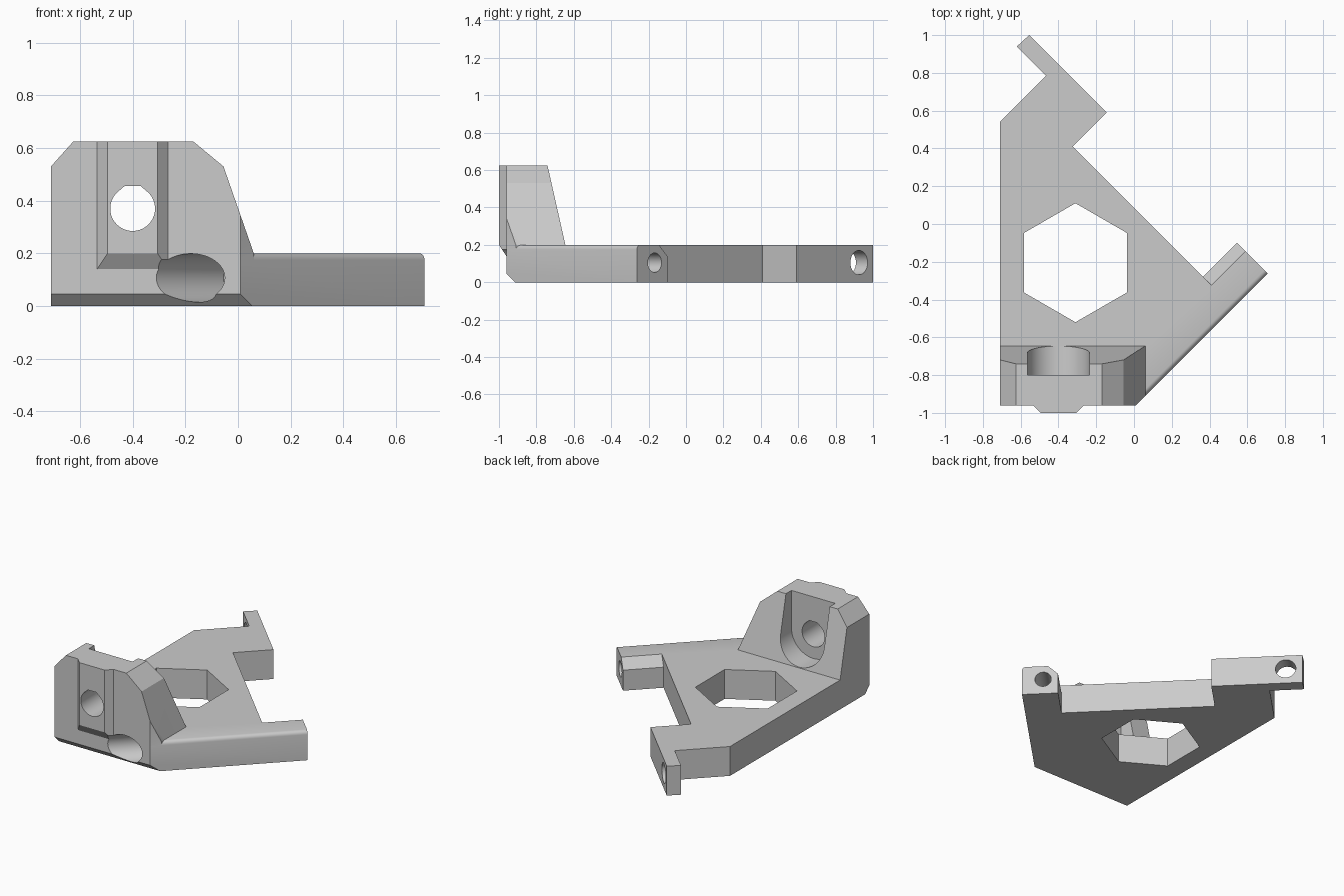
import bpy, bmesh, math
from mathutils import Vector, Matrix

if "Cube" in bpy.data.objects:
    bpy.data.objects.remove(bpy.data.objects["Cube"])

grey = bpy.data.materials.new("plain grey")
grey.diffuse_color = (0.6, 0.6, 0.6, 1)
grey.use_nodes = True
grey.node_tree.nodes["Principled BSDF"].inputs["Base Color"].default_value = grey.diffuse_color


def prism(name, pts, place, a, b, bevel=None):
    """Extrude a 2D profile; place(u, v, w) maps it to 3D, w runs a to b."""
    bm = bmesh.new()
    lo = [bm.verts.new(place(u, v, a)) for u, v in pts]
    hi = [bm.verts.new(place(u, v, b)) for u, v in pts]
    bm.faces.new(lo)
    bm.faces.new(hi)
    n = len(pts)
    sides = [bm.faces.new((lo[i], lo[(i + 1) % n], hi[(i + 1) % n], hi[i])) for i in range(n)]
    bmesh.ops.recalc_face_normals(bm, faces=bm.faces)
    if bevel is not None:  # round the upper edge of one side
        edge = bm.edges.get((hi[bevel], hi[bevel + 1]))
        bmesh.ops.bevel(bm, geom=[edge], offset=0.025, segments=4, profile=0.5, affect='EDGES')
    me = bpy.data.meshes.new(name)
    bm.to_mesh(me)
    bm.free()
    me.materials.append(grey)
    ob = bpy.data.objects.new(name, me)
    bpy.context.collection.objects.link(ob)
    return ob


def along_x(u, v, w): return (w, u, v)
def along_y(u, v, w): return (u, w, v)
def along_z(u, v, w): return (u, v, w)


def along_diagonal(x, y):
    """Profile plane across the (1,1) direction, starting at x, y."""
    s = math.sqrt(0.5)
    return lambda u, v, w: (x + s * (w + u), y + s * (w - u), v)


def circle(cx, cy, r, n=48, start=0.0, end=2 * math.pi):
    closed = abs(end - start - 2 * math.pi) < 1e-6
    return [(cx + r * math.cos(start + (end - start) * i / (n if closed else n - 1)),
             cy + r * math.sin(start + (end - start) * i / (n if closed else n - 1)))
            for i in range(n)]


def boolean(target, tool, op):
    mod = target.modifiers.new(op, 'BOOLEAN')
    mod.operation, mod.solver, mod.object = op, 'EXACT', tool
    bpy.context.view_layer.objects.active = target
    bpy.ops.object.modifier_apply(modifier=mod.name)
    bpy.data.objects.remove(tool)


# Flat plate with two tabs and a rounded diagonal edge
outline = [(-0.71, -0.96), (0.01, -0.96), (0.708, -0.262), (0.545, -0.10), (0.365, -0.28),
           (-0.325, 0.41), (-0.145, 0.59), (-0.555, 1.0), (-0.62, 0.94), (-0.465, 0.785),
           (-0.71, 0.54)]
body = prism("bracket", outline, along_z, 0, 0.2, bevel=1)

# Upright wall with clipped corners
wall = prism("wall", [(-0.71, 0.08), (-0.71, 0.53), (-0.625, 0.625), (-0.17, 0.625),
                      (-0.055, 0.53), (0.06, 0.2), (0.06, 0.08)], along_y, -0.96, -0.5)
# sloping back of the wall
boolean(wall, prism("back_slope", [(-0.618, 0.08), (-0.735, 0.6), (-0.763, 0.725), (-0.4, 0.725),
                                   (-0.4, 0.0), (-0.6, 0.0)], along_x, -1, 0.4), 'DIFFERENCE')
# diagonal clip that follows the plate edge
boolean(wall, prism("diagonal_clip", [(-0.09, -1.06), (0.41, -0.56), (0.41, -1.06)],
                    along_z, -0.1, 1), 'DIFFERENCE')
boolean(body, wall, 'UNION')

# Raised front key, bevelled on its sides and foot
key = prism("key", [(-0.535, -0.96), (-0.495, -1.0), (-0.305, -1.0), (-0.265, -0.96),
                    (-0.265, -0.90), (-0.535, -0.90)], along_z, 0.10, 0.625)
boolean(key, prism("key_foot", [(-1.06, 0.29), (-0.96, 0.14), (-0.8, 0.14), (-0.8, 0.0),
                                (-1.06, 0.0)], along_x, -1, 0), 'DIFFERENCE')
boolean(body, key, 'UNION')

# Round-bottomed pocket in the back of the wall, open at the top
pocket = circle(-0.4, 0.37, 0.165, 32, math.pi, 2 * math.pi) + [(-0.235, 0.8), (-0.565, 0.8)]
# Shaft hole with a flattened peak
peak = circle(-0.4, 0.37, 0.085, 40, 0.75 * math.pi, 2.25 * math.pi)
peak += [(-0.37, 0.456), (-0.43, 0.456)]
hexagon = [(-0.31 + 0.315 * math.sin(i * math.pi / 3), -0.205 + 0.315 * math.cos(i * math.pi / 3))
           for i in range(6)]

cutters = [
    prism("pocket", pocket, along_y, -0.80, -0.3),
    prism("shaft_hole", peak, along_y, -1.1, -0.3),
    prism("hexagon_opening", hexagon, along_z, -0.1, 0.3),
    # chamfer under the front edge
    prism("front_chamfer", [(-1.01, 0.095), (-0.86, -0.055), (-1.01, -0.055)], along_x, -1, 0.4),
    # long diagonal screw hole and its counterbore
    prism("screw_hole", circle(0, 0.105, 0.052, 32), along_diagonal(-0.4, -1.18), 0, 1.7),
    prism("counterbore", circle(0, 0.107, 0.092, 48), along_diagonal(-0.4, -1.18), 0, 0.58),
    # hole through the far tab
    prism("tab_hole", circle(0, 0.105, 0.065, 32), along_diagonal(-0.70, 0.705), 0, 0.6),
    # chamfer on top of the near tab
    prism("tab_chamfer", [(-0.03, 0.23), (0.064, 0.23), (0.064, 0.2), (0, 0.14), (-0.03, 0.112)],
          along_diagonal(0.365, -0.28), 0.0, 0.4),
]
for cutter in cutters:
    boolean(body, cutter, 'DIFFERENCE')

# Smooth the round surfaces only
bpy.ops.object.select_all(action='DESELECT')
body.select_set(True)
bpy.context.view_layer.objects.active = body
bpy.ops.object.shade_smooth_by_angle(angle=math.radians(28))
